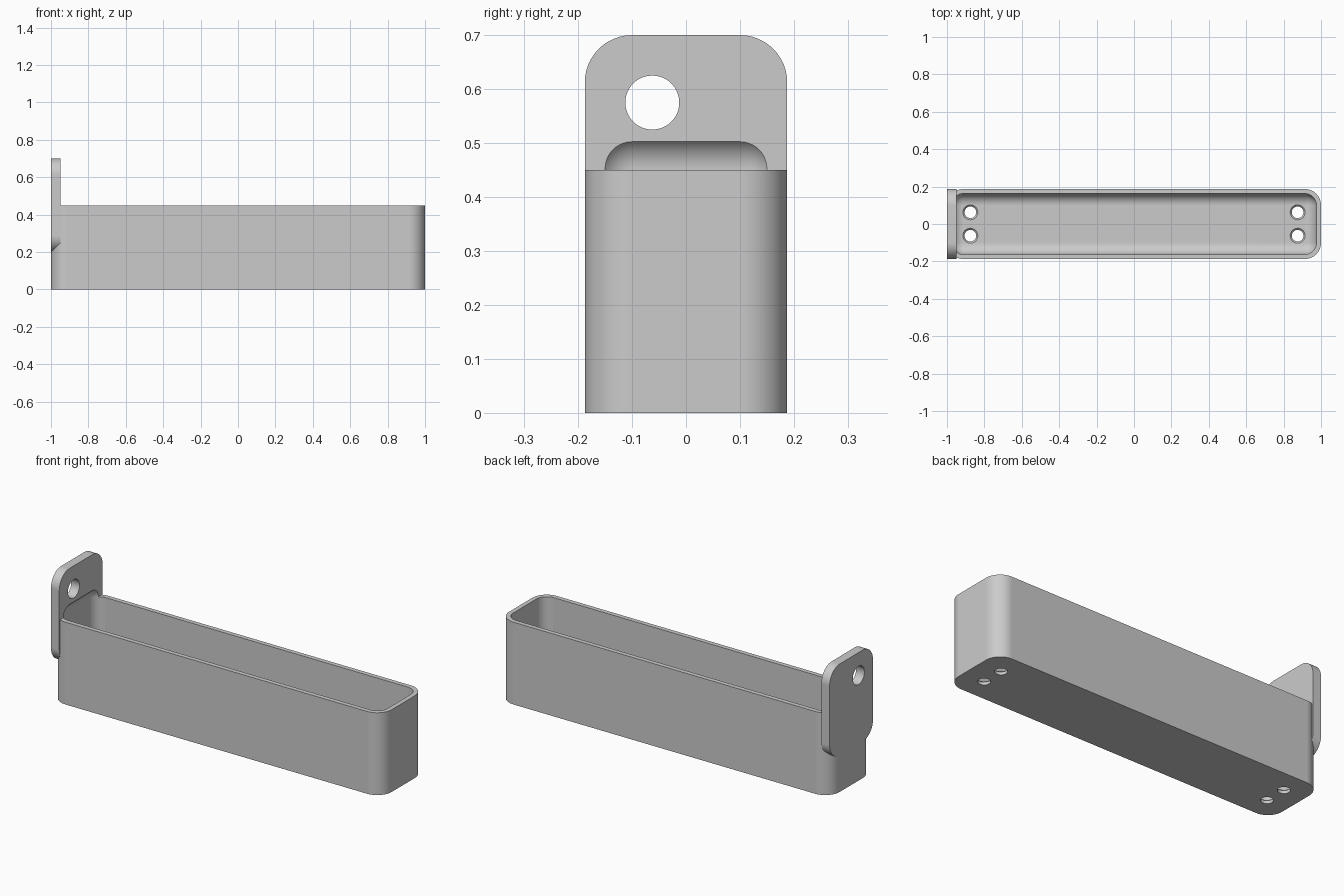
import bpy, bmesh, math
from mathutils import Matrix, Vector

default = bpy.data.objects.get("Cube")
if default:
    bpy.data.objects.remove(default, do_unlink=True)

HALF_W, HEIGHT, WALL = 0.1875, 0.45, 0.025
OUTER_R = 0.0875
INNER_R = OUTER_R - WALL

grey = bpy.data.materials.new("light grey")
grey.use_nodes = True
grey.diffuse_color = (0.6, 0.6, 0.6, 1)
grey.node_tree.nodes["Principled BSDF"].inputs["Base Color"].default_value = (0.6, 0.6, 0.6, 1)


def finish(bm, name):
    """Clean the solid, point its faces outward and make it an object."""
    bmesh.ops.remove_doubles(bm, verts=bm.verts, dist=1e-5)
    bm.normal_update()
    bmesh.ops.recalc_face_normals(bm, faces=bm.faces)
    if bm.calc_volume(signed=True) < 0:
        bmesh.ops.reverse_faces(bm, faces=bm.faces)
    mesh = bpy.data.meshes.new(name)
    bm.to_mesh(mesh)
    bm.free()
    obj = bpy.data.objects.new(name, mesh)
    bpy.context.collection.objects.link(obj)
    mesh.materials.append(grey)
    return obj


def rounded_box(name, low, high, radius, axis=None, segments=12):
    """Box with the edges along one axis rounded, or every edge if axis is None."""
    low, high = Vector(low), Vector(high)
    bm = bmesh.new()
    bmesh.ops.create_cube(bm, size=1)
    for v in bm.verts:
        v.co = Vector([(c + 0.5) * (h - l) + l for c, l, h in zip(v.co, low, high)])
    bm.normal_update()
    edges = [e for e in bm.edges if axis is None
             or abs((e.verts[0].co - e.verts[1].co).normalized()[axis]) > 0.9]
    bmesh.ops.bevel(bm, geom=edges, offset=radius, offset_type='OFFSET',
                    segments=segments, profile=0.5, affect='EDGES')
    return finish(bm, name)


def turned(name, rings, matrix, sides=48):
    """Closed round solid through (radius, height) rings."""
    bm = bmesh.new()
    loops = [[bm.verts.new(matrix @ Vector((r * math.cos(i * math.tau / sides),
                                            r * math.sin(i * math.tau / sides), z)))
              for i in range(sides)] for r, z in rings]
    for a, b in zip(loops, loops[1:]):
        for i in range(sides):
            j = (i + 1) % sides
            bm.faces.new((a[i], a[j], b[j], b[i]))
    bm.faces.new(loops[0][::-1])
    bm.faces.new(loops[-1])
    return finish(bm, name)


def cut(target, tool):
    mod = target.modifiers.new("cut", 'BOOLEAN')
    mod.operation, mod.solver, mod.object = 'DIFFERENCE', 'EXACT', tool
    bpy.context.view_layer.objects.active = target
    bpy.ops.object.modifier_apply(modifier=mod.name)


# Tray body with rounded upright corners
tray = rounded_box("tray", (-1, -HALF_W, 0), (1, HALF_W, HEIGHT), OUTER_R, 2)

# Hanging tab, flush with the end of the tray
tab = rounded_box("hanging_tab", (-1, -HALF_W, 0.2), (-0.95, HALF_W, 0.7), OUTER_R, 0)

# Inner hollow, rounded all over, which also scoops into the tab
hollow = rounded_box("hollow", (-1 + WALL, -HALF_W + WALL, WALL),
                     (1 - WALL, HALF_W - WALL, 0.515), INNER_R)
tools = [hollow]
cut(tray, hollow)
cut(tab, hollow)

# Hanging hole through the tab
hole = turned("hanging_hole", [(0.05, -0.1), (0.05, 0.1)],
              Matrix.Translation((-0.975, -0.0625, 0.575)) @ Matrix.Rotation(math.pi / 2, 4, 'Y'))
tools.append(hole)
cut(tab, hole)

# Drain holes in the floor, slightly flared at the top
for x in (-0.875, 0.875):
    for y in (-0.0625, 0.0625):
        drain = turned("drain_hole", [(0.031, -0.05), (0.031, 0.016), (0.05, 0.035)],
                       Matrix.Translation((x, y, 0)))
        tools.append(drain)
        cut(tray, drain)

for tool in tools:
    bpy.data.objects.remove(tool, do_unlink=True)

# Smooth curves, sharp edges, truly flat flats
for part in (tray, tab):
    bpy.ops.object.select_all(action='DESELECT')
    part.select_set(True)
    bpy.context.view_layer.objects.active = part
    bpy.ops.object.shade_smooth_by_angle(angle=math.radians(25))
    part.modifiers.new("flat normals", 'WEIGHTED_NORMAL').keep_sharp = True
